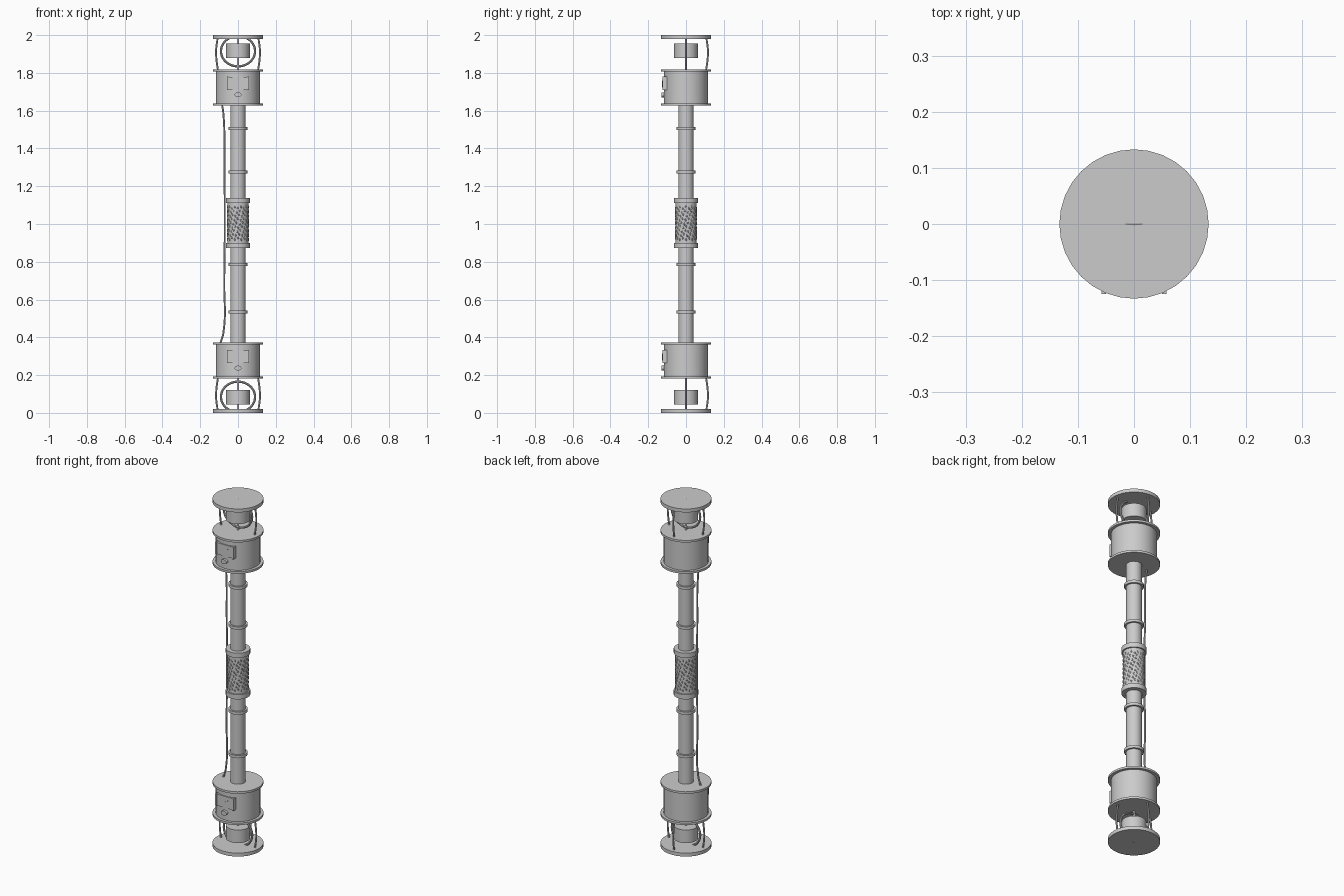
import bpy, bmesh, math
from mathutils import Matrix, Vector

cube = bpy.data.objects.get("Cube")
if cube:
    bpy.data.objects.remove(cube)

grey = bpy.data.materials.new("plain grey")
grey.use_nodes = True
grey.diffuse_color = (0.6, 0.6, 0.6, 1)
grey.node_tree.nodes["Principled BSDF"].inputs["Base Color"].default_value = (0.6, 0.6, 0.6, 1)


def finish(bm, name):
    """Turn a bmesh into a named, shaded object."""
    bmesh.ops.recalc_face_normals(bm, faces=bm.faces[:])
    mesh = bpy.data.meshes.new(name)
    bm.to_mesh(mesh)
    bm.free()
    mesh.materials.append(grey)
    mesh.shade_smooth()
    mesh.set_sharp_from_angle(angle=math.radians(35))
    obj = bpy.data.objects.new(name, mesh)
    bpy.context.collection.objects.link(obj)
    return obj


def disc(name, radius, low, high, sides=32):
    """Upright cylinder between two heights."""
    bm = bmesh.new()
    bmesh.ops.create_cone(bm, cap_ends=True, segments=sides, radius1=radius, radius2=radius,
                          depth=abs(high - low),
                          matrix=Matrix.Translation((0, 0, (low + high) / 2)))
    return finish(bm, name)


def box(name, center, size, tilt=0):
    bm = bmesh.new()
    bmesh.ops.create_cube(bm, size=1, matrix=Matrix.Translation(center)
                          @ Matrix.Rotation(tilt, 4, "Y") @ Matrix.Diagonal((*size, 1)))
    return finish(bm, name)


def wire(name, points, radius, closed=False):
    """Round tube along a smooth path, turned into a mesh."""
    curve = bpy.data.curves.new(name, "CURVE")
    curve.dimensions = "3D"
    curve.bevel_depth = radius
    curve.bevel_resolution = 2
    curve.resolution_u = 6
    curve.use_fill_caps = True
    spline = curve.splines.new("BEZIER")
    spline.bezier_points.add(len(points) - 1)
    for bp, co in zip(spline.bezier_points, points):
        bp.co = co
        bp.handle_left_type = bp.handle_right_type = "AUTO"
    spline.use_cyclic_u = closed
    temp = bpy.data.objects.new(name, curve)
    mesh = bpy.data.meshes.new_from_object(temp)
    bpy.data.objects.remove(temp)
    bm = bmesh.new()
    bm.from_mesh(mesh)
    bpy.data.meshes.remove(mesh)
    return finish(bm, name)


# Central shaft, its rings, and the grip with collars
disc("shaft", 0.04, 0.36, 1.64)
for i, z in enumerate((0.535, 0.785, 1.275, 1.505)):
    disc(f"shaft_ring_{i + 1}", 0.05, z - 0.008, z + 0.008)
disc("grip", 0.056, 0.88, 1.12)
disc("lower_grip_collar", 0.064, 0.872, 0.899)
disc("upper_grip_collar", 0.064, 1.111, 1.138)

# Grip studs, staggered around the grip
bm = bmesh.new()
rows, columns = 9, 20
for r in range(rows):
    for c in range(columns):
        angle = (c + 0.37 * r) * math.tau / columns
        z = 0.918 + 0.164 * r / (rows - 1) + 0.008 * (c % 2)
        place = (Matrix.Rotation(angle, 4, "Z") @ Matrix.Translation((0.056, 0, z))
                 @ Matrix.Rotation(0.25, 4, "X") @ Matrix.Diagonal((0.003, 0.004, 0.008, 1)))
        bmesh.ops.create_uvsphere(bm, u_segments=6, v_segments=4, radius=1, matrix=place)
finish(bm, "grip_studs")

# Long cable beside the shaft
wire("side_cable", [(-0.085, 0, 1.635), (-0.077, 0, 1.58), (-0.072, 0, 1.3), (-0.07, 0, 1.0),
                    (-0.073, 0, 0.7), (-0.078, 0, 0.42), (-0.095, 0, 0.365)], 0.005)

# Two matching ends
for end in ("upper", "lower"):
    def h(z):
        return z if end == "upper" else 2 - z

    disc(f"{end}_end_plate", 0.133, h(1.98), h(2.0))
    disc(f"{end}_drum", 0.117, h(1.63), h(1.815))
    disc(f"{end}_drum_outer_flange", 0.133, h(1.807), h(1.819))
    disc(f"{end}_drum_inner_flange", 0.133, h(1.627), h(1.639))
    disc(f"{end}_core", 0.063, h(1.88), h(1.955))
    disc(f"{end}_core_rod", 0.006, h(1.81), h(1.985), 12)

    # Hoop around the core
    ring = [(0.09 * math.cos(a), 0, h(1.915 + 0.08 * math.sin(a)))
            for a in (math.tau * k / 12 for k in range(12))]
    wire(f"{end}_hoop", ring, 0.006, closed=True)

    # Bowed support wires on three sides
    for side, (dx, dy) in {"left": (1, 0), "right": (-1, 0), "back": (0, 1)}.items():
        path = [(r * dx, r * dy, h(z)) for r, z in
                ((0.108, 1.985), (0.116, 1.92), (0.114, 1.87), (0.106, 1.812))]
        wire(f"{end}_{side}_support_wire", path, 0.005)

    # Dial panel, frame, needle and knob on the front of the drum
    zc = 1.745 if end == "upper" else 0.298
    box(f"{end}_dial_panel", (0, -0.11, zc), (0.112, 0.022, 0.066))
    for s in (-1, 1):
        box(f"{end}_dial_frame_side_{s}", (s * 0.054, -0.113, zc), (0.008, 0.024, 0.07))
    box(f"{end}_dial_needle", (0, -0.123, zc - 0.003), (0.055, 0.006, 0.005), -0.65)
    bm = bmesh.new()
    bmesh.ops.create_cone(bm, cap_ends=True, segments=24, radius1=1, radius2=1, depth=1,
                          matrix=Matrix.Translation((0, -0.12, zc - 0.061))
                          @ Matrix.Diagonal((0.018, 0.022, 0.013, 1))
                          @ Matrix.Rotation(math.pi / 2, 4, "X"))
    finish(bm, f"{end}_knob")
